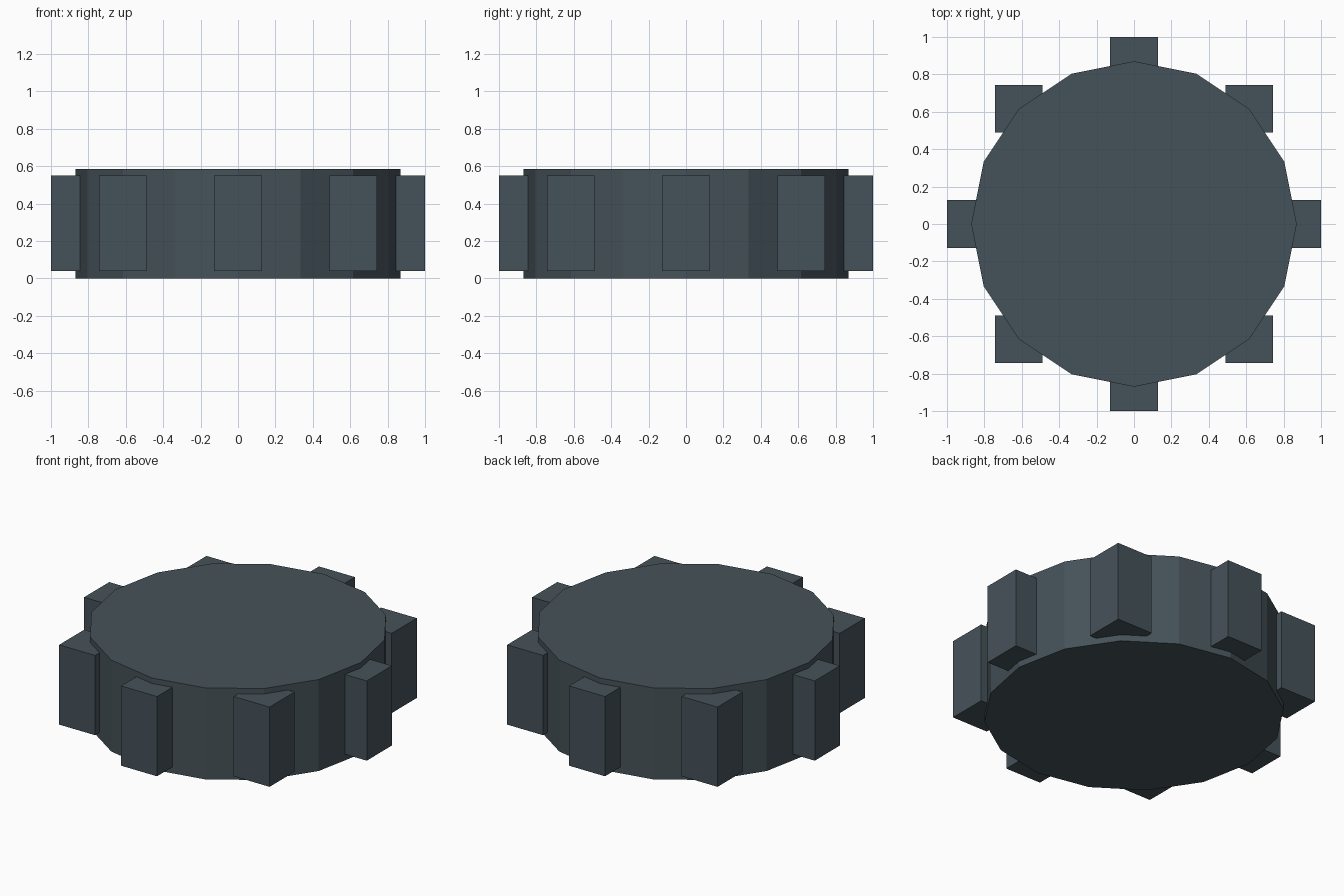
import bpy
import math

if "Cube" in bpy.data.objects:
    bpy.data.objects.remove(bpy.data.objects["Cube"])

RADIUS, HEIGHT = 0.87, 0.585
TOOTH, TOOTH_HEIGHT = 0.254, 0.51
COUNT = 8

mat = bpy.data.materials.new("dark_slate")
mat.diffuse_color = (0.06, 0.085, 0.1, 1)
mat.use_nodes = True
mat.node_tree.nodes["Principled BSDF"].inputs["Base Color"].default_value = mat.diffuse_color


def finish(name):
    ob = bpy.context.object
    ob.name = name
    ob.data.materials.append(mat)
    return ob


# Sixteen-sided wheel body
bpy.ops.mesh.primitive_cylinder_add(vertices=16, radius=RADIUS, depth=HEIGHT,
                                    location=(0, 0, HEIGHT / 2))
finish("wheel_body")

# Axis-aligned block teeth spaced around the rim
ring = 1 - TOOTH / 2
for i in range(COUNT):
    a = 2 * math.pi * i / COUNT
    bpy.ops.mesh.primitive_cube_add(
        size=1, location=(ring * math.cos(a), ring * math.sin(a), 0.295))
    tooth = finish(f"tooth_{i + 1}")
    tooth.scale = (TOOTH, TOOTH, TOOTH_HEIGHT)
